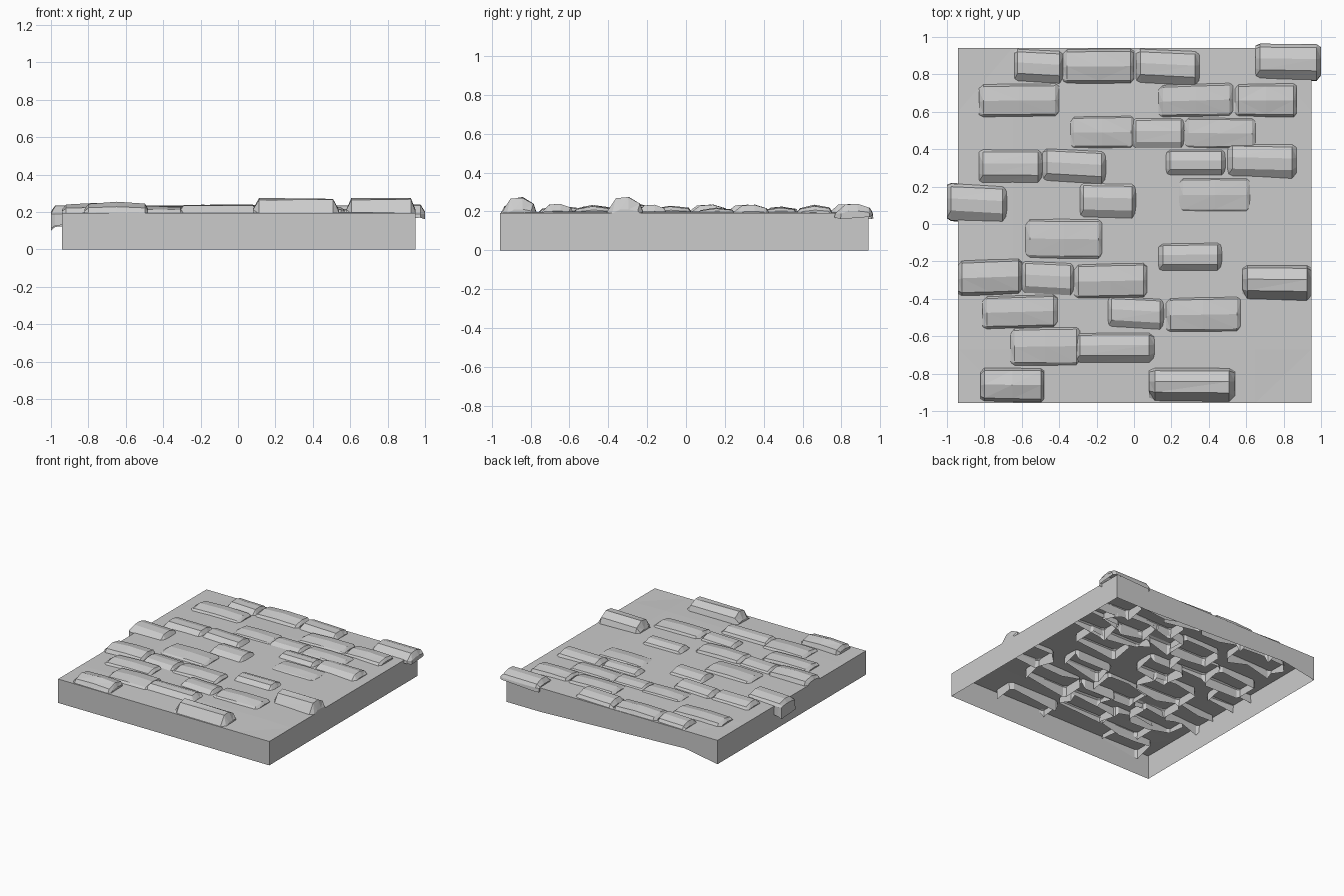
import bpy
import bmesh
import random

random.seed(4)

cube = bpy.data.objects.get("Cube")
if cube:
    bpy.data.objects.remove(cube, do_unlink=True)

# One plain stone colour
stone = bpy.data.materials.new("stone_grey")
stone.use_nodes = True
grey = (0.6, 0.6, 0.6, 1.0)
stone.diffuse_color = grey
stone.node_tree.nodes["Principled BSDF"].inputs["Base Color"].default_value = grey


def finish(bm, name):
    """Turn a bmesh into a flat shaded object."""
    mesh = bpy.data.meshes.new(name)
    bmesh.ops.recalc_face_normals(bm, faces=bm.faces)
    bm.to_mesh(mesh)
    bm.free()
    mesh.materials.append(stone)
    obj = bpy.data.objects.new(name, mesh)
    bpy.context.collection.objects.link(obj)
    return obj


def build_slab():
    """Open-bottomed slab with a gently uneven top."""
    bm = bmesh.new()
    stations_x = (-0.94, -0.65, 0.65, 0.95)
    stations_y = (-0.957, -0.67, 0.6, 0.94)
    last = len(stations_x) - 1
    top = {}
    for i, x in enumerate(stations_x):
        for j, y in enumerate(stations_y):
            inner = 0 < i < last and 0 < j < last
            top[i, j] = bm.verts.new((x, y, 0.2 if inner else 0.193))
    for i in range(last):
        for j in range(last):
            bm.faces.new((top[i, j], top[i + 1, j], top[i + 1, j + 1], top[i, j + 1]))
    # Side walls hang from the rim, with a notch in the back lower edge
    rim = [e for e in bm.edges if e.is_boundary]
    walls = bmesh.ops.extrude_edge_only(bm, edges=rim)["geom"]
    for v in walls:
        if isinstance(v, bmesh.types.BMVert):
            notch = v.co.y > 0.9 and abs(v.co.x + 0.65) < 0.01
            v.co.z = 0.05 if notch else 0.0
    bmesh.ops.triangulate(bm, faces=[f for f in bm.faces if abs(f.normal.z) > 0.5])
    finish(bm, "slab")


# Cross-sections from front to back: (depth fraction, height fraction)
STEEP = ((0, 0), (0.27, 0.92), (0.6, 1), (0.92, 0.6), (1, 0.1))
LOW = ((0, 0.1), (0.09, 0.6), (0.5, 1), (0.93, 0.7), (1, 0.1))

# Stations along a brick: (length fraction, height fraction, depth scale, shift)
STEEP_ENDS = ((0, 0.3, 0.86, 0.03), (0.07, 1, 0.98, 0.02),
              (0.93, 1, 1, -0.02), (1, 0.25, 0.76, 0.02))
LOW_ENDS = ((0, 0.4, 0.8, -0.03), (0.06, 0.85, 0.98, 0),
            (0.5, 1, 1, 0), (0.95, 0.85, 1, 0), (1, 0.4, 0.84, 0.02))

BASE = 0.19


def build_brick(name, box, profile, ends, skirts):
    """Loft an open-bottomed brick; box is in hundredths: x0, x1, y0, y1, top."""
    x0, x1, y0, y1, top = (value / 100 for value in box)
    slant = random.uniform(-0.012, 0.012)
    middle, depth = (y0 + y1) / 2, y1 - y0
    bm = bmesh.new()
    rings = []
    for t, height, scale, shift in ends:
        def place(d, z):
            y = middle + ((d - 0.5) * scale + shift) * depth + slant * (t - 0.5)
            return bm.verts.new((x0 + t * (x1 - x0), y, z))
        # Ragged, slightly flared lower edges are hidden inside the slab
        ring = [place(-0.02, random.uniform(*skirts))]
        for d, h in profile:
            lift = h * height * (top - BASE) * random.uniform(0.94, 1)
            ring.append(place(d, BASE + lift))
        ring.append(place(1.02, random.uniform(*skirts)))
        rings.append(ring)
    for a, b in zip(rings, rings[1:]):
        for k in range(len(a) - 1):
            bm.faces.new((a[k], b[k], b[k + 1], a[k + 1]))
    bm.faces.new(rings[0])
    bm.faces.new(rings[-1])
    bmesh.ops.triangulate(bm, faces=bm.faces)
    finish(bm, name)


# Bricks with a steep front slope, back rows first
steep_bricks = [
    (-64, -38, 75, 93, 23.5), (1, 35, 74, 93, 24), (65, 100, 77, 96, 24),
    (-1, 27, 39, 57, 22.5), (-83, -49, 21, 40, 23.5), (-49, -15, 21, 40, 23.5),
    (17, 49, 25, 40, 23), (50, 87, 24, 43, 23.5), (-100, -68, 1, 21, 23.5),
    (-29, 1, 2, 22, 23.5), (13, 47, -26, -10, 23.5), (-60, -32, -39, -20, 23),
    (58, 95, -41, -22, 27.5), (-14, 16, -57, -39, 23), (-32, 11, -75, -58, 24),
    (8, 54, -95, -77, 27.5),
]

# Low bricks with a shallow crowned top
low_bricks = [
    (-38, 0, 75, 93.5, 24), (-83, -40, 57, 75, 23.5), (13, 53, 57, 75, 23.2),
    (54, 87, 57, 75, 23.5), (-34, 0, 40, 58, 22.5), (27, 65, 40, 57, 22.5),
    (24, 62, 6, 25, 22), (-58, -17, -19, 3, 23.2), (-94, -60, -38, -19, 25),
    (-32, 7, -40, -21, 23.8), (-81, -41, -56, -38, 23.5), (17, 57, -58, -39, 23.5),
    (-66, -29, -76, -55, 23.2), (-82, -48, -95, -77, 25.5),
]

build_slab()
for n, box in enumerate(steep_bricks):
    overhang = box[1] > 99
    skirts = (0.16, 0.18) if overhang else (0.1, 0.18)
    build_brick(f"steep_brick_{n}", box, STEEP, STEEP_ENDS, skirts)
for n, box in enumerate(low_bricks):
    build_brick(f"low_brick_{n}", box, LOW, LOW_ENDS, (0.11, 0.18))
